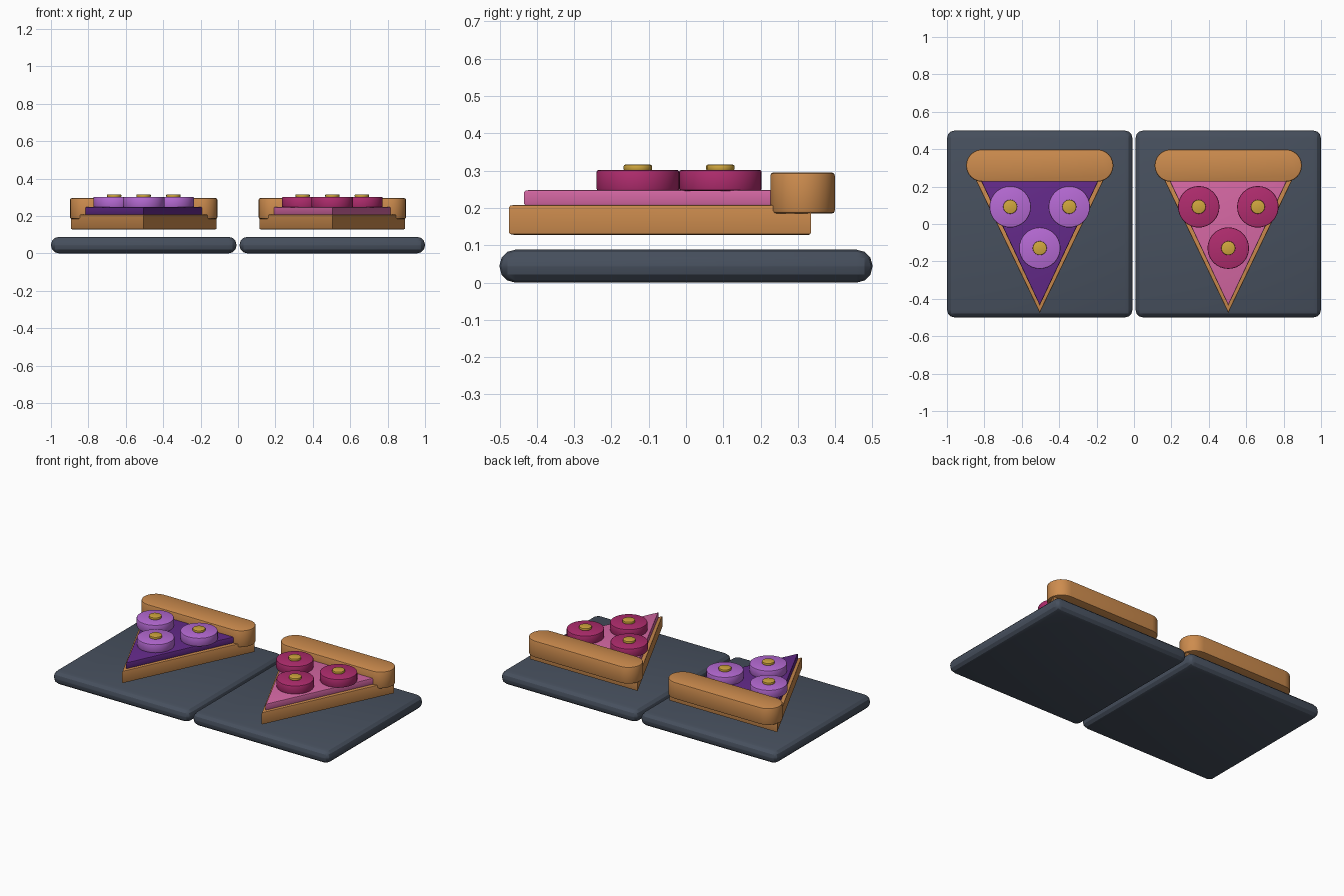
import bpy, bmesh, math

if "Cube" in bpy.data.objects:
    bpy.data.objects.remove(bpy.data.objects["Cube"])


def srgb(r, g, b):
    lin = [(c / 255 / 12.92) if c < 11 else ((c / 255 + 0.055) / 1.055) ** 2.4 for c in (r, g, b)]
    return (*lin, 1.0)


def material(name, rgb):
    m = bpy.data.materials.new(name)
    m.diffuse_color = srgb(*rgb)
    m.use_nodes = True
    m.node_tree.nodes["Principled BSDF"].inputs["Base Color"].default_value = m.diffuse_color
    return m


SLATE = material("slate", (71, 80, 94))
CRUST = material("golden crust", (205, 140, 78))
GOLD = material("gold", (208, 166, 62))
PINK = material("pink filling", (214, 104, 164))
MAGENTA = material("magenta", (176, 44, 110))
PURPLE = material("purple filling", (100, 42, 138))
LILAC = material("lilac", (182, 106, 212))


def prism(name, outline, z0, z1, mat, bevel=0.006, segments=2, all_edges=False):
    """Extrude a flat outline from z0 to z1 and round its rims."""
    bm = bmesh.new()
    face = bm.faces.new([bm.verts.new((x, y, z0)) for x, y in outline])
    top = bmesh.ops.extrude_face_region(bm, geom=[face])["geom"]
    for v in top:
        if isinstance(v, bmesh.types.BMVert):
            v.co.z = z1
    bmesh.ops.recalc_face_normals(bm, faces=bm.faces)
    edges = [e for e in bm.edges
             if all_edges or abs(e.verts[0].co.z - e.verts[1].co.z) < 1e-5]
    bmesh.ops.bevel(bm, geom=edges, offset=bevel, segments=segments,
                    profile=0.5, affect='EDGES', clamp_overlap=True)
    bmesh.ops.recalc_face_normals(bm, faces=bm.faces)
    mesh = bpy.data.meshes.new(name)
    bm.to_mesh(mesh)
    bm.free()
    mesh.materials.append(mat)
    obj = bpy.data.objects.new(name, mesh)
    bpy.context.collection.objects.link(obj)
    bpy.ops.object.select_all(action='DESELECT')
    obj.select_set(True)
    bpy.context.view_layer.objects.active = obj
    bpy.ops.object.shade_smooth_by_angle(angle=math.radians(31 if not all_edges else 25))
    return obj


def circle(cx, cy, r, n):
    return [(cx + r * math.cos(2 * math.pi * i / n), cy + r * math.sin(2 * math.pi * i / n))
            for i in range(n)]


def wedge(cx, tip, back, half):
    return [(cx, tip), (cx + half, back), (cx - half, back)]


def stadium(cx, cy, half, r, n=12):
    pts = []
    for side, start in ((1, -math.pi / 2), (-1, math.pi / 2)):
        for i in range(n + 1):
            a = start + math.pi * i / n
            pts.append((cx + side * (half - r) + r * math.cos(a), cy + r * math.sin(a)))
    return pts


def slice_on_board(label, cx, filling, topping):
    # serving board with fully rounded edges
    prism(label + "_board",
          [(cx - 0.496, -0.5), (cx + 0.496, -0.5), (cx + 0.496, 0.5), (cx - 0.496, 0.5)],
          0.0, 0.088, SLATE, bevel=0.042, segments=3, all_edges=True)
    # pastry wedge, filling layer and raised back crust
    prism(label + "_pastry_base", wedge(cx, -0.475, 0.335, 0.39), 0.128, 0.208, CRUST)
    prism(label + "_filling", wedge(cx, -0.435, 0.24, 0.318), 0.206, 0.248, filling)
    prism(label + "_back_crust", stadium(cx, 0.3125, 0.394, 0.0865), 0.185, 0.295, CRUST, bevel=0.008)
    # round toppings with gold centres
    for i, (dx, y) in enumerate(((-0.158, 0.092), (0.158, 0.092), (0.0, -0.129))):
        prism(f"{label}_topping_{i}", circle(cx + dx, y, 0.111, 32), 0.246, 0.302, topping)
        prism(f"{label}_topping_centre_{i}", circle(cx + dx, y, 0.038, 16), 0.300, 0.316, GOLD, bevel=0.004)


slice_on_board("left", -0.504, PURPLE, LILAC)
slice_on_board("right", 0.504, PINK, MAGENTA)
